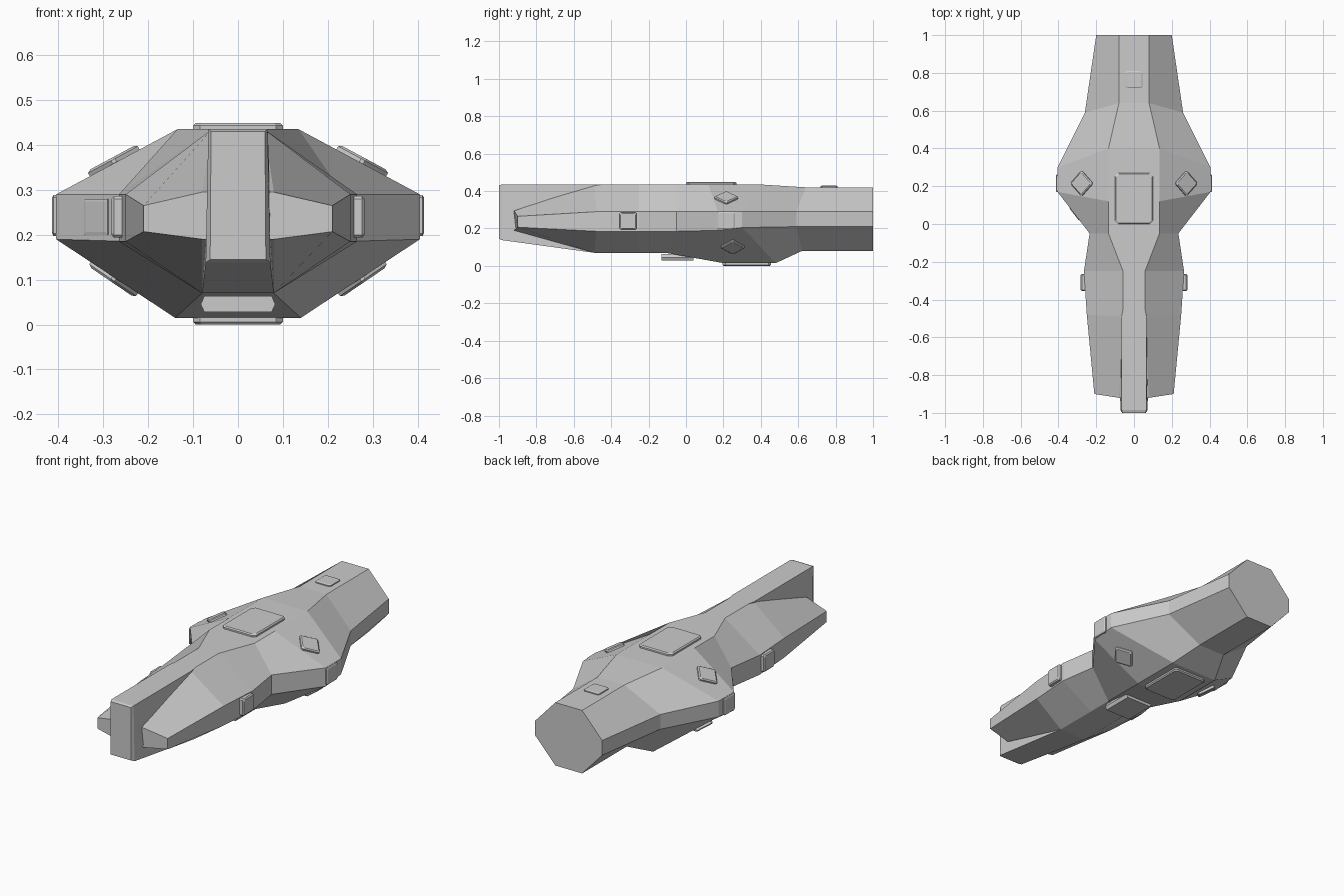
import bpy, bmesh
from mathutils import Vector, Matrix

if "Cube" in bpy.data.objects:
    bpy.data.objects.remove(bpy.data.objects["Cube"])


def make(name, verts, faces):
    me = bpy.data.meshes.new(name)
    me.from_pydata(verts, [], faces)
    bm = bmesh.new()
    bm.from_mesh(me)
    bmesh.ops.recalc_face_normals(bm, faces=bm.faces)
    bm.to_mesh(me)
    bm.free()
    ob = bpy.data.objects.new(name, me)
    bpy.context.collection.objects.link(ob)
    return ob


def loft(name, rings):
    """Skin a list of equal-length closed rings and cap both ends."""
    n = len(rings[0])
    verts = [p for r in rings for p in r]
    faces = [(i * n + k, i * n + (k + 1) % n, (i + 1) * n + (k + 1) % n, (i + 1) * n + k)
             for i in range(len(rings) - 1) for k in range(n)]
    faces += [tuple(range(n)), tuple(range(len(verts) - n, len(verts)))]
    return make(name, verts, faces)


def octagon(top, side, bot):
    (a, ya, za), (w, yw, zu, zl), (b, yb, zb) = top, side, bot
    right = [(b, yb, zb), (w, yw, zl), (w, yw, zu), (a, ya, za)]
    return right + [(-x, y, z) for x, y, z in reversed(right)]


def plate(name, loc, normal, axis, hu, hv, h, c=0.012, spin=0):
    """Chamfered raised panel lying on a surface."""
    n = Vector(normal).normalized()
    u = Vector(axis).normalized()
    v = n.cross(u)
    if spin:
        u, v = (u + v).normalized(), (v - u).normalized()
    rings = []
    for height, inset in ((-0.02, 0), (h * 0.6, 0), (h, 0.006)):
        p, q = hu - inset, hv - inset
        outline = [(p, q - c), (p - c, q), (c - p, q), (-p, q - c),
                   (-p, c - q), (c - p, -q), (p - c, -q), (p, c - q)]
        rings.append([Vector(loc) + u * s + v * t + n * height for s, t in outline])
    return loft(name, rings)


# Octagonal hull, rear to front: top edge, side edges, bottom edge
sections = [
    ((.08, 1, .42), (.20, 1, .29, .21), (.08, 1, .08)),
    ((.08, .64, .42), (.26, .59, .29, .21), (.08, .62, .08)),
    ((.135, .40, .435), (.405, .30, .29, .205), (.14, .48, .015)),
    ((.135, .12, .435), (.405, .17, .29, .19), (.14, .20, .015)),
    ((.135, -.05, .435), (.235, -.05, .29, .185), (.08, -.11, .07)),
    ((.058, -.25, .435), (.265, -.25, .29, .185), (.08, -.25, .07)),
    ((.058, -.49, .435), (.25, -.48, .29, .185), (.08, -.49, .07)),
    ((.08, -.92, .295), (.21, -.90, .265, .207), (.08, -.92, .19)),
]
loft("hull", [octagon(*s) for s in sections])

# Central prow blade with chamfered front edge
def blade(w, wb, y, top, bot):
    return [(-wb, y, bot), (wb, y, bot), (w, y, top), (-w, y, top)]

loft("prow_blade", [blade(.058, .08, -.45, .435, .07),
                    blade(.066, .08, -.49, .435, .07),
                    blade(.066, .072, -.985, .435, .138),
                    blade(.060, .062, -1.0, .43, .145)])

# Top, bottom and tail panels
plate("top_panel", (0, .135, .435), (0, 0, 1), (1, 0, 0), .10, .135, .014, .015)
plate("bottom_panel", (0, .325, .015), (0, 0, -1), (1, 0, 0), .10, .13, .015, .015)
plate("tail_panel", (0, .765, .42), (0, 0, 1), (1, 0, 0), .046, .046, .009, .008)

# Chin block below the neck
chin = [[(x, y, z) for x, z in ((-.083, .045), (-.075, .028), (.075, .028),
                                (.083, .045), (.075, .064), (-.075, .064))]
        for y in (-.13, .04)]
loft("chin_block", chin)

# Panels repeated on both sides
for s, tag in ((1, "right"), (-1, "left")):
    plate("upper_diamond_" + tag, (s * .275, .215, .361), (s * .145, 0, .27),
          (0, 1, 0), .048, .048, .012, .007, 1)
    plate("lower_diamond_" + tag, (s * .275, .25, .105), (s * .18, 0, -.265),
          (0, 1, 0), .048, .048, .012, .007, 1)
    plate("side_panel_" + tag, (s * .405, .215, .243), (s, 0, 0),
          (0, 1, 0), .046, .046, .009, .006)
    plate("nose_side_panel_" + tag, (s * .268, -.31, .24), (s, 0, 0),
          (0, 1, 0), .046, .046, .014, .006)

# Thin hatch on the left shoulder
plate("shoulder_hatch", (-.315, .053, .24), (-.79, -.61, 0), (0, 0, 1),
      .04, .043, .003, .001)
